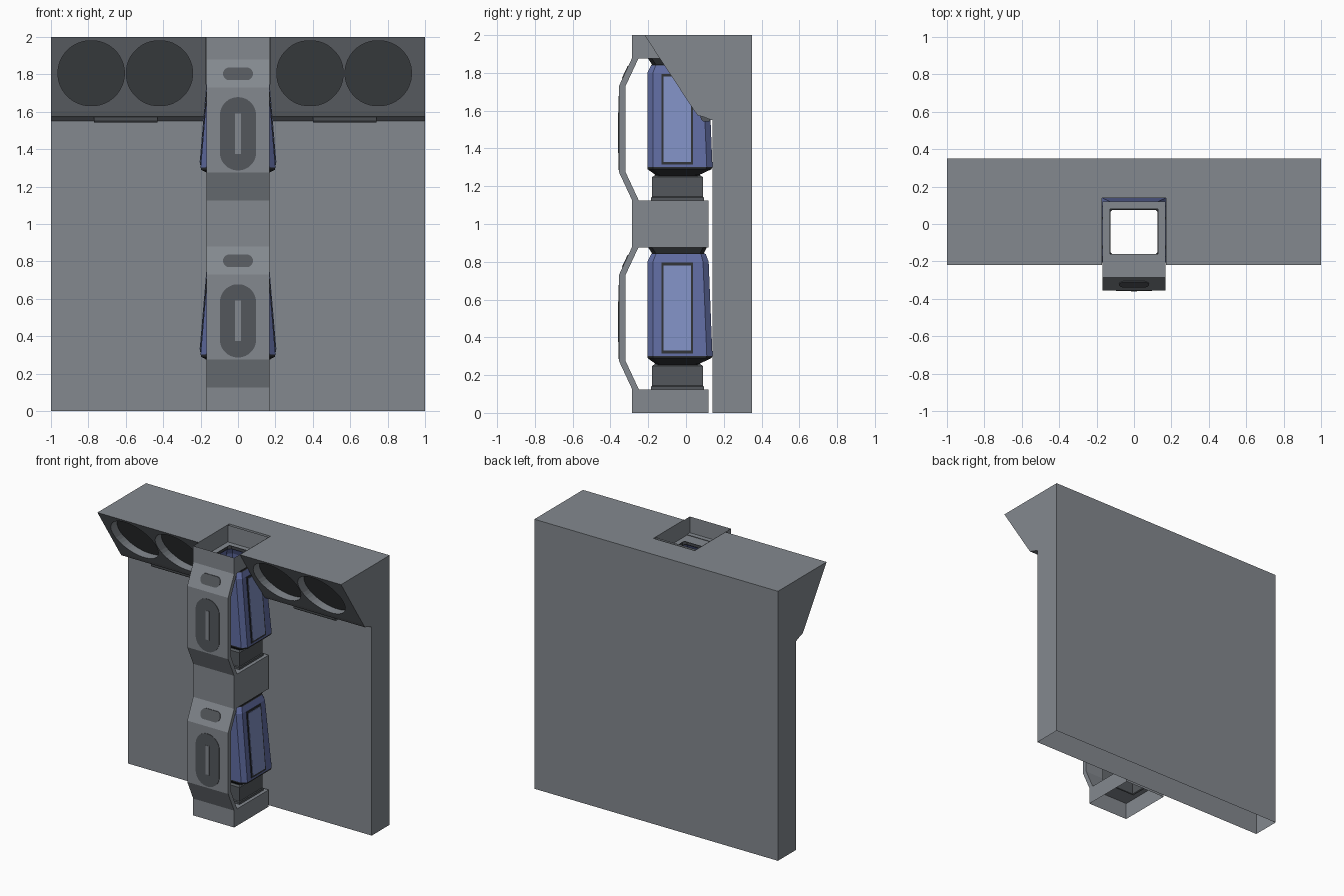
import bpy, bmesh, math

if "Cube" in bpy.data.objects:
    bpy.data.objects.remove(bpy.data.objects["Cube"])


def material(name, r, g, b):
    m = bpy.data.materials.new(name)
    m.diffuse_color = (r, g, b, 1)
    m.use_nodes = True
    m.node_tree.nodes["Principled BSDF"].inputs["Base Color"].default_value = m.diffuse_color
    return m


GREY = material("panel grey", 0.23, 0.25, 0.275)
DARK = material("dark grey", 0.088, 0.097, 0.107)
BLACK = material("near black", 0.03, 0.033, 0.038)
BLUE = material("canister blue", 0.118, 0.15, 0.36)
LIGHT_BLUE = material("light blue", 0.22, 0.28, 0.55)


def finish(name, bm, mats):
    bmesh.ops.recalc_face_normals(bm, faces=bm.faces)
    me = bpy.data.meshes.new(name)
    bm.to_mesh(me)
    bm.free()
    for m in mats:
        me.materials.append(m)
    ob = bpy.data.objects.new(name, me)
    bpy.context.collection.objects.link(ob)
    return ob


def skin(name, rings, mats, seg_mats=None, cap=False):
    """Join rings of points with quads; seg_mats gives a material per segment."""
    bm = bmesh.new()
    rows = [[bm.verts.new(p) for p in r] for r in rings]
    n = len(rows[0])
    for k, (a, b) in enumerate(zip(rows, rows[1:])):
        for i in range(n):
            j = (i + 1) % n
            f = bm.faces.new((a[i], a[j], b[j], b[i]))
            f.material_index = seg_mats[k] if seg_mats else 0
    if cap:
        bm.faces.new(rows[0])
        bm.faces.new(rows[-1])
    return finish(name, bm, mats)


def ring(z, hx, y0, y1, c=0.0):
    """Horizontal rectangle, with cut corners when c > 0."""
    if c == 0:
        return [(-hx, y0, z), (hx, y0, z), (hx, y1, z), (-hx, y1, z)]
    return [(-hx + c, y0, z), (hx - c, y0, z), (hx, y0 + c, z), (hx, y1 - c, z),
            (hx - c, y1, z), (-hx + c, y1, z), (-hx, y1 - c, z), (-hx, y0 + c, z)]


def prism(name, profile, x0, x1, mat):
    return skin(name, [[(x, y, z) for y, z in profile] for x in (x0, x1)], [mat], cap=True)


def front_plate(name, outline, y_of_z, y_near, y_far, mat):
    """Shape drawn in x/z, extruded along y and following a slope."""
    return skin(name, [[(x, y_of_z(z) + d, z) for x, z in outline] for d in (y_near, y_far)],
                [mat], cap=True)


def pill(cx, cz, hx, hz, n=10):
    """Rounded slot outline; a circle when hx == hz."""
    r = min(hx, hz)
    pts = []
    for q, (sx, sz) in enumerate(((1, 1), (-1, 1), (-1, -1), (1, -1))):
        for i in range(n):
            a = math.pi / 2 * (q + (i + 0.5) / n)
            pts.append((cx + sx * (hx - r) + r * math.cos(a), cz + sz * (hz - r) + r * math.sin(a)))
    return pts


# Wall slab, open underneath
skin("wall_slab", [ring(0, 1, 0.14, 0.35), ring(2, 1, 0.14, 0.35)], [GREY])
bm = bmesh.new()
bm.faces.new([bm.verts.new(p) for p in ring(2, 1, 0.14, 0.35)])
finish("wall_top", bm, [GREY])


# Sloped overhangs either side of the column, with round recesses
def slope(z):
    return -0.22 + (2 - z) * 0.26 / 0.395


overhang = [(-0.22, 2), (0.04, 1.605), (0.062, 1.575), (0.09, 1.568), (0.135, 1.55),
            (0.141, 1.55), (0.141, 2)]
for side, x0, x1, shift in (("left", -1, -0.17, 0), ("right", 0.17, 1, 1.17)):
    hood = prism(side + "_overhang", overhang, x0, x1, GREY)
    for k, cx in enumerate((-0.785, -0.42)):
        circle = pill(cx + shift, 1.806, 0.178, 0.174)
        cutter = front_plate("cutter", circle, slope, -0.1, 0.08, GREY)
        cutter.hide_render = True
        mod = hood.modifiers.new("recess", "BOOLEAN")
        mod.operation, mod.solver, mod.object = "DIFFERENCE", "EXACT", cutter
        bpy.context.view_layer.objects.active = hood
        bpy.ops.object.modifier_apply(modifier=mod.name)
        bpy.data.objects.remove(cutter)
        front_plate(f"{side}_recess_floor_{k}", circle, slope, 0.073, 0.081, DARK)
    # Fixture under the overhang
    c = -0.6 + shift
    prism(side + "_fixture", [(0.075, 1.575), (0.08, 1.553), (0.09, 1.543), (0.125, 1.543),
                              (0.13, 1.56)], c - 0.17, c + 0.17, DARK)

# Hollow column blocks
OUT, HOLE = (0.168, -0.285, 0.12), (0.127, -0.16, 0.08)
skin("bottom_block", [ring(0, *OUT), ring(0.125, *OUT), ring(0.125, *HOLE)], [GREY])
skin("middle_block", [ring(0.875, *HOLE), ring(0.875, *OUT), ring(1.125, *OUT),
                      ring(1.125, *HOLE)], [GREY])
skin("top_block", [ring(1.875, *HOLE), ring(1.875, *OUT), ring(2, *OUT)], [GREY])


def canister_side(z):
    return 0.2 - (z - 0.31) * 0.042 / 0.49


for level, h in (("lower", 0), ("upper", 1)):
    # Front guard bracket
    guard = [(-0.285, 0.125), (-0.355, 0.275), (-0.355, 0.73), (-0.285, 0.88),
             (-0.25, 0.88), (-0.32, 0.73), (-0.32, 0.275), (-0.25, 0.125)]
    prism(level + "_guard", [(y, z + h) for y, z in guard], -0.168, 0.168, GREY)

    # Markings on the guard
    def flat(z):
        return -0.355

    def tilted(z):
        return -0.355 + (z - h - 0.73) * 0.07 / 0.15
    front_plate(level + "_guard_window", pill(0, 0.482 + h, 0.097, 0.196), flat, -0.003, 0.002, DARK)
    front_plate(level + "_guard_slot", [(-0.016, 0.375 + h), (0.016, 0.375 + h), (0.016, 0.59 + h),
                                        (-0.016, 0.59 + h)], flat, -0.005, 0.001, GREY)
    front_plate(level + "_guard_pill", pill(0, 0.803 + h, 0.08, 0.034), tilted, -0.004, 0.002, DARK)

    # Collar under the canister
    skin(level + "_collar", [ring(0.125 + h, 0.143, -0.185, 0.095), ring(0.14 + h, 0.143, -0.185, 0.095),
                             ring(0.145 + h, 0.138, -0.18, 0.09), ring(0.248 + h, 0.138, -0.18, 0.09),
                             ring(0.258 + h, 0.126, -0.165, 0.076)], [DARK])

    # Tapered canister with dark ends
    rows = [(0.245, 0.126, -0.12, 0.04, 0.02), (0.262, 0.145, -0.165, 0.075, 0.025),
            (0.29, 0.197, -0.203, 0.135, 0.03), (0.302, 0.2, -0.205, 0.14, 0.03),
            (0.8, 0.158, -0.205, 0.12, 0.03), (0.84, 0.145, -0.185, 0.105, 0.025),
            (0.845, 0.14, -0.18, 0.095, 0.02), (0.875, 0.152, -0.2, 0.11, 0.02)]
    rows[0] = (0.25, 0.126, -0.162, 0.075, 0.01)
    skin(level + "_canister", [ring(r[0] + h, *r[1:]) for r in rows], [BLUE, BLACK],
         [1, 1, 1, 0, 0, 1, 1])

    # Side windows: dark rim with a light pane
    for side, s in (("left", -1), ("right", 1)):
        for part, y0, y1, z0, z1, d, m in (("rim", -0.13, 0.038, 0.315, 0.795, 0.004, BLACK),
                                           ("pane", -0.118, 0.026, 0.329, 0.781, 0.007, LIGHT_BLUE)):
            quad = [(y0, z0), (y1, z0), (y1, z1), (y0, z1)]
            skin(f"{level}_{side}_{part}",
                 [[(s * (canister_side(z) + e), y, z + h) for y, z in quad] for e in (-0.002, d)],
                 [m], cap=True)
